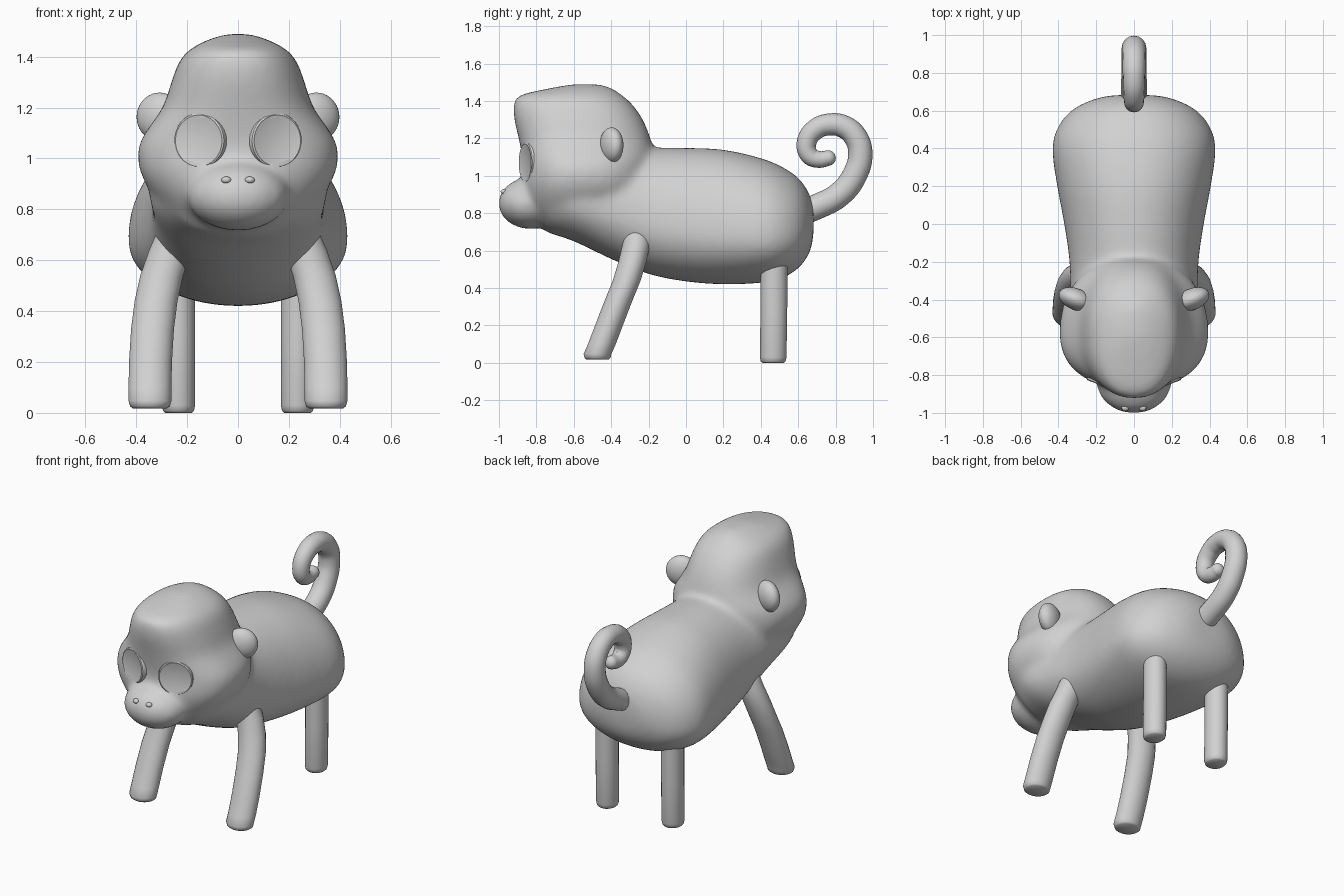
import bpy, bmesh, math
from mathutils import Matrix

if "Cube" in bpy.data.objects:
    bpy.data.objects.remove(bpy.data.objects["Cube"])

grey = bpy.data.materials.new("plain grey")
grey.diffuse_color = (0.64, 0.64, 0.64, 1)
grey.use_nodes = True
grey.node_tree.nodes["Principled BSDF"].inputs["Base Color"].default_value = grey.diffuse_color


def finish(bm, name, angle=40):
    bmesh.ops.recalc_face_normals(bm, faces=bm.faces)
    me = bpy.data.meshes.new(name)
    bm.to_mesh(me)
    bm.free()
    me.materials.append(grey)
    ob = bpy.data.objects.new(name, me)
    bpy.context.collection.objects.link(ob)
    bpy.ops.object.select_all(action='DESELECT')
    ob.select_set(True)
    bpy.context.view_layer.objects.active = ob
    bpy.ops.object.shade_smooth_by_angle(angle=math.radians(angle))
    return ob


def loft(bm, rings):
    rows = [[bm.verts.new(p) for p in r] for r in rings]
    n = len(rows[0])
    for a, b in zip(rows, rows[1:]):
        for i in range(n):
            bm.faces.new((a[i], a[(i + 1) % n], b[(i + 1) % n], b[i]))
    bm.faces.new(rows[0])
    bm.faces.new(rows[-1])


def circle(n, e=1.0):
    # Unit superellipse points; e below 1 gives a boxier outline
    for i in range(n):
        a = 2 * math.pi * (i + 0.5) / n
        c, s = math.cos(a), math.sin(a)
        yield math.copysign(abs(c) ** e, c), math.copysign(abs(s) ** e, s)


def dense(rows, steps=5):
    # Smooth in-between sections
    out = []
    for i in range(len(rows) - 1):
        a, b, c, d = (rows[min(max(j, 0), len(rows) - 1)] for j in range(i - 1, i + 3))
        for k in range(steps):
            t = k / steps
            out.append([q + 0.5 * t * (r - p + t * (2 * p - 5 * q + 4 * r - s + t * (3 * (q - r) + s - p)))
                        for p, q, r, s in zip(a, b, c, d)])
    return out + [rows[-1]]


# Torso sections: y, bottom z, widest z, top z, half width
torso = [(0.683, 0.70, 0.75, 0.81, 0.10), (0.665, 0.60, 0.72, 0.89, 0.20), (0.61, 0.515, 0.69, 0.98, 0.32),
         (0.52, 0.455, 0.68, 1.045, 0.40), (0.40, 0.428, 0.68, 1.095, 0.433), (0.20, 0.42, 0.69, 1.14, 0.407),
         (0.0, 0.435, 0.71, 1.15, 0.37), (-0.2, 0.475, 0.75, 1.15, 0.342), (-0.4, 0.555, 0.82, 1.15, 0.338),
         (-0.6, 0.65, 0.88, 1.1, 0.345), (-0.74, 0.695, 0.9, 1.05, 0.28)]
# Head sections: z, front y, back y, half width
skull = [(0.70, -0.74, -0.45, 0.09), (0.74, -0.80, -0.35, 0.20), (0.80, -0.84, -0.25, 0.285),
         (0.88, -0.865, -0.2, 0.35), (0.96, -0.875, -0.18, 0.388), (1.04, -0.87, -0.18, 0.392),
         (1.10, -0.875, -0.17, 0.366), (1.20, -0.895, -0.19, 0.297), (1.30, -0.918, -0.23, 0.262),
         (1.38, -0.922, -0.285, 0.232), (1.43, -0.89, -0.34, 0.188), (1.47, -0.72, -0.40, 0.11),
         (1.49, -0.60, -0.46, 0.04)]
bm = bmesh.new()
loft(bm, [[(hw * c, y, mid + s * ((hi - mid) if s > 0 else (mid - lo))) for c, s in circle(64, 0.96)]
          for y, lo, mid, hi, hw in dense(torso)])
loft(bm, [[(hw * c, -0.58 + s * ((back + 0.58) if s > 0 else (-0.58 - front)), z)
           for c, s in circle(64, 0.88)] for z, front, back, hw in dense(skull)])
# Muzzle
bmesh.ops.create_uvsphere(bm, u_segments=32, v_segments=20, radius=1,
                          matrix=Matrix.Translation((0, -0.835, 0.853)) @ Matrix.Diagonal((0.2, 0.17, 0.138, 1)))
body = finish(bm, "body_and_head", 180)
m = body.modifiers.new("blend", 'REMESH')
m.mode = 'VOXEL'
m.voxel_size = 0.015
m.use_smooth_shade = True
m = body.modifiers.new("soften", 'SMOOTH')
m.factor = 0.5
m.iterations = 30


def leg(name, path, rx, ry):
    # Horizontal rings with a slightly rounded sole
    x, y, z = path[-1]
    rings = [(p, 1.0) for p in path[:-1]]
    rings += [((x, y, z + 0.03), 1.0), ((x, y, z + 0.008), 0.93), ((x, y, z), 0.8)]
    bm = bmesh.new()
    loft(bm, [[(p[0] + rx * k * c, p[1] + ry * k * s, p[2]) for c, s in circle(24)]
              for p, k in rings])
    finish(bm, name, 50)


for side, s in (("left", -1), ("right", 1)):
    # Legs
    front = [(0.23, -0.262, 0.72), (0.265, -0.264, 0.64), (0.30, -0.287, 0.54), (0.322, -0.317, 0.44),
             (0.336, -0.362, 0.33), (0.344, -0.412, 0.2), (0.346, -0.45, 0.1), (0.346, -0.473, 0.018)]
    leg("front_leg_" + side, [(s * x, y, z) for x, y, z in front], 0.085, 0.075)
    leg("hind_leg_" + side, [(s * 0.234, 0.47, 0.56), (s * 0.234, 0.47, 0.3), (s * 0.234, 0.466, 0.0)],
        0.066, 0.072)

    # Ear: flattened rounded disc swept slightly back
    bm = bmesh.new()
    bmesh.ops.create_uvsphere(bm, u_segments=32, v_segments=20, radius=1,
                              matrix=Matrix.Translation((s * 0.308, -0.398, 1.163))
                              @ Matrix.Rotation(s * math.radians(22), 4, 'Z')
                              @ Matrix.Diagonal((0.095, 0.057, 0.096, 1)))
    finish(bm, "ear_" + side, 180)

    # Eye: disc with rounded rim, turned outward
    bm = bmesh.new()
    rim = [(0.06, 1.0), (-0.008, 1.0), (-0.018, 0.97), (-0.022, 0.91), (-0.020, 0.87)]
    loft(bm, [[(0.107 * k * c, y, 0.111 * k * q) for c, q in circle(40)] for y, k in rim])
    bm.transform(Matrix.Translation((s * 0.147, -0.84, 1.07))
                 @ Matrix.Rotation(s * math.radians(20), 4, 'Z'))
    finish(bm, "eye_" + side, 35)

    # Nostril
    bm = bmesh.new()
    bmesh.ops.create_uvsphere(bm, u_segments=16, v_segments=10, radius=1,
                              matrix=Matrix.Translation((s * 0.046, -0.973, 0.915))
                              @ Matrix.Diagonal((0.02, 0.018, 0.014, 1)))
    finish(bm, "nostril_" + side, 180)

# Tail: curled tapering tube in the middle plane
path = [(0.58, 0.79), (0.70, 0.835), (0.82, 0.90), (0.90, 1.0), (0.932, 1.12), (0.905, 1.21),
        (0.845, 1.262), (0.77, 1.275), (0.695, 1.25), (0.645, 1.18), (0.66, 1.11), (0.71, 1.088), (0.76, 1.095)]
cu = bpy.data.curves.new("tail", 'CURVE')
cu.dimensions = '3D'
cu.bevel_depth = 0.068
cu.bevel_resolution = 6
cu.use_fill_caps = True
cu.resolution_u = 6
sp = cu.splines.new('BEZIER')
sp.bezier_points.add(len(path) - 1)
for i, (p, (y, z)) in enumerate(zip(sp.bezier_points, path)):
    p.co = (0, y, z)
    p.handle_left_type = p.handle_right_type = 'AUTO'
    t = i / (len(path) - 1)
    p.radius = 1.0 - 0.4 * t * t
cu.materials.append(grey)
bpy.context.collection.objects.link(bpy.data.objects.new("tail", cu))

# Tail tip
bm = bmesh.new()
bmesh.ops.create_uvsphere(bm, u_segments=20, v_segments=12, radius=0.041,
                          matrix=Matrix.Translation((0, 0.76, 1.095)))
finish(bm, "tail_tip", 180)
